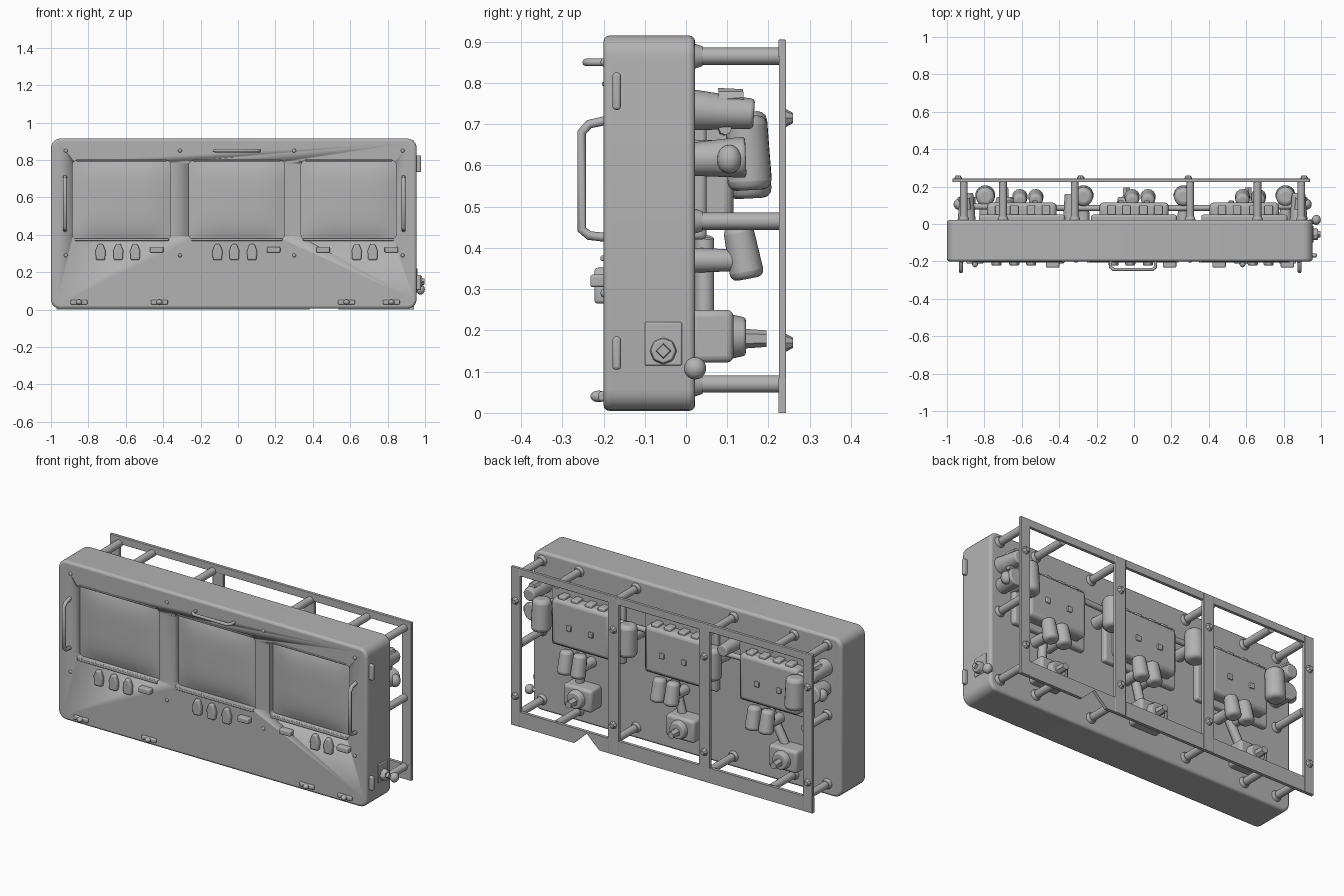
import bpy, bmesh, math
from mathutils import Vector

if "Cube" in bpy.data.objects:
    bpy.data.objects.remove(bpy.data.objects["Cube"])

grey = bpy.data.materials.new("plain_grey")
grey.diffuse_color = (0.45, 0.45, 0.45, 1)
grey.use_nodes = True
grey.node_tree.nodes["Principled BSDF"].inputs["Base Color"].default_value = grey.diffuse_color


def finish(name, bm, bevel=0.0, segs=3):
    bmesh.ops.recalc_face_normals(bm, faces=bm.faces)
    me = bpy.data.meshes.new(name)
    bm.to_mesh(me)
    bm.free()
    ob = bpy.data.objects.new(name, me)
    bpy.context.collection.objects.link(ob)
    me.materials.append(grey)
    if bevel:
        m = ob.modifiers.new("bevel", 'BEVEL')
        m.width, m.segments = bevel, segs
    bpy.context.view_layer.objects.active = ob
    bpy.ops.object.select_all(action='DESELECT')
    ob.select_set(True)
    bpy.ops.object.shade_smooth_by_angle(angle=math.radians(35))
    return ob


def prism(name, pts, y0, y1, bevel=0.0):
    """Extrude an x/z outline from y0 to y1."""
    bm = bmesh.new()
    f = bm.faces.new([bm.verts.new((x, y0, z)) for x, z in pts])
    g = bmesh.ops.extrude_face_region(bm, geom=[f])["geom"]
    bmesh.ops.translate(bm, vec=(0, y1 - y0, 0), verts=[v for v in g if isinstance(v, bmesh.types.BMVert)])
    return finish(name, bm, bevel)


def box(name, x0, x1, y0, y1, z0, z1, bevel=0.0):
    return prism(name, [(x0, z0), (x1, z0), (x1, z1), (x0, z1)], y0, y1, bevel)


def rounded(x0, x1, z0, z1, r, n=5):
    pts = []
    corners = [(x1 - r, z1 - r), (x0 + r, z1 - r), (x0 + r, z0 + r), (x1 - r, z0 + r)]
    for k, (cx, cz) in enumerate(corners):
        for i in range(n + 1):
            a = math.pi / 2 * (k + i / n)
            pts.append((cx + r * math.cos(a), cz + r * math.sin(a)))
    return pts


def rod(name, p, q, r1, r2=None, segs=14, bevel=0.0):
    p, q = Vector(p), Vector(q)
    bm = bmesh.new()
    bmesh.ops.create_cone(bm, cap_ends=True, segments=segs, radius1=r1,
                          radius2=r1 if r2 is None else r2, depth=(q - p).length)
    bm.transform((q - p).to_track_quat('Z', 'Y').to_matrix().to_4x4())
    bmesh.ops.translate(bm, vec=(p + q) / 2, verts=bm.verts)
    return finish(name, bm, bevel)


def ball(name, c, sx, sy, sz):
    bm = bmesh.new()
    bmesh.ops.create_uvsphere(bm, u_segments=16, v_segments=10, radius=1)
    bmesh.ops.scale(bm, vec=(sx, sy, sz), verts=bm.verts)
    bmesh.ops.translate(bm, vec=c, verts=bm.verts)
    return finish(name, bm)


def handle(name, pts, r):
    cu = bpy.data.curves.new(name, 'CURVE')
    cu.dimensions, cu.bevel_depth, cu.bevel_resolution, cu.use_fill_caps = '3D', r, 2, True
    s = cu.splines.new('POLY')
    s.points.add(len(pts) - 1)
    for sp, p in zip(s.points, pts):
        sp.co = (*p, 1)
    cu.materials.append(grey)
    ob = bpy.data.objects.new(name, cu)
    bpy.context.collection.objects.link(ob)


# Main cabinet with three recessed openings
body = prism("cabinet", rounded(-1.0, 0.955, 0.005, 0.915, 0.05), -0.2, 0.022, 0.014)
windows = [(-0.885, -0.36), (-0.262, 0.248), (0.338, 0.845)]
for x0, x1 in windows:
    cut = prism("window_cutter", rounded(x0, x1, 0.38, 0.795, 0.02), -0.3, -0.165)
    cut.hide_render = True
    cut.hide_set(True)
    m = body.modifiers.new("opening", 'BOOLEAN')
    m.object, m.solver = cut, 'EXACT'
    # Gently bulging screen
    bm = bmesh.new()
    bmesh.ops.create_grid(bm, x_segments=14, y_segments=14, size=1)
    for v in bm.verts:
        u, w = v.co.x, v.co.y
        v.co = ((x0 + x1) / 2 + u * (x1 - x0) / 2, -0.166 - 0.022 * (1 - u ** 4) * (1 - w ** 4), 0.5875 + w * 0.2075)
    finish("screen", bm)
    # Narrow raised lip and sill around the opening
    box("window_sill", x0 + 0.01, x1 - 0.01, -0.207, -0.19, 0.368, 0.382, 0.004)
    box("window_head", x0 + 0.02, x1 - 0.02, -0.204, -0.19, 0.793, 0.802, 0.003)

# Control levers and small plates under the screens
for x in (-0.735, -0.64, -0.55, -0.11, -0.02, 0.075, 0.635, 0.72):
    prism("lever", [(x - 0.024, 0.265), (x + 0.024, 0.265), (x + 0.027, 0.315), (x + 0.012, 0.352),
                    (x - 0.012, 0.352), (x - 0.027, 0.315)], -0.222, -0.19, 0.008)
for x in (-0.435, 0.19, 0.455, 0.82):
    box("control_plate", x - 0.036, x + 0.036, -0.232, -0.19, 0.305, 0.335, 0.006)
for x in (-0.85, -0.42, 0.58, 0.82):
    box("lower_latch", x - 0.045, x + 0.045, -0.212, -0.19, 0.028, 0.052, 0.006)
    ball("latch_knob", (x, -0.212, 0.04), 0.016, 0.02, 0.014)
for x in (-0.92, -0.31, 0.3, 0.88):
    ball("front_rivet", (x, -0.2, 0.29), 0.01, 0.007, 0.01)
    ball("front_rivet", (x, -0.2, 0.85), 0.01, 0.007, 0.01)

# Front grab handles
for x in (-0.925, 0.885):
    handle("side_grab_handle", [(x, -0.19, 0.425), (x, -0.235, 0.43), (x, -0.253, 0.445),
                                (x, -0.253, 0.68), (x, -0.235, 0.7), (x, -0.19, 0.71)], 0.011)
handle("top_grab_handle", [(-0.125, -0.19, 0.85), (-0.125, -0.23, 0.85), (-0.11, -0.243, 0.85),
                           (0.1, -0.243, 0.85), (0.115, -0.23, 0.85), (0.115, -0.19, 0.85)], 0.009)

# Fittings on the right end
for z0, z1 in ((0.735, 0.825), (0.105, 0.185)):
    box("end_bracket", 0.945, 0.978, -0.178, -0.158, z0, z1, 0.007)
box("end_plate", 0.945, 0.96, -0.1, -0.01, 0.115, 0.22, 0.004)
rod("end_knob", (0.95, -0.055, 0.15), (0.985, -0.055, 0.15), 0.034, 0.03, 8, 0.004)
rod("end_knob_tip", (0.98, -0.055, 0.15), (0.998, -0.055, 0.15), 0.02, 0.016, 4)
rod("valve_stem", (0.94, 0.01, 0.11), (0.975, 0.02, 0.11), 0.014)
ball("valve_ball", (0.975, 0.022, 0.108), 0.024, 0.027, 0.027)

# Open rear frame
Y0, Y1 = 0.224, 0.242
box("frame_top_rail", -0.97, 0.94, Y0, Y1, 0.862, 0.905, 0.003)
prism("frame_bottom_rail", [(-0.97, 0.0), (0.38, 0.0), (0.46, 0.075), (0.54, 0.0), (0.94, 0.0),
                            (0.94, 0.085), (-0.97, 0.085)], Y0, Y1)
for x, w in ((-0.94, 0.03), (-0.285, 0.034), (0.29, 0.034), (0.91, 0.03)):
    box("frame_upright", x - w, x + w, Y0 + 0.001, Y1 + 0.001, 0.002, 0.903, 0.003)
    for z in (0.17, 0.715):
        rod("frame_bolt", (x, 0.235, z), (x, 0.26, z), 0.026, 0.012, 8)

# Stand-off posts joining cabinet and frame
for x in (-0.91, -0.7, -0.317, 0.3, 0.66, 0.895):
    for z in (0.865, 0.465, 0.07):
        if z == 0.465 and abs(x) < 0.8:
            continue
        rod("standoff_post", (x, 0.01, z), (x, 0.23, z), 0.021)
        rod("post_collar", (x, 0.01, z), (x, 0.04, z), 0.034, 0.024)

# Rear machinery, one set behind each screen
for cx, motor_x in ((-0.6, -0.69), (0.0, -0.04), (0.59, 0.61)):
    box("screen_housing_base", cx - 0.23, cx + 0.23, 0.01, 0.05, 0.42, 0.77, 0.012)
    box("screen_housing", cx - 0.185, cx + 0.185, 0.03, 0.115, 0.455, 0.72, 0.022)
    for dx in (-0.12, -0.04, 0.05, 0.13):
        box("housing_clip", cx + dx - 0.022, cx + dx + 0.022, 0.04, 0.1, 0.71, 0.735, 0.006)
    for dx in (-0.07, 0.07):
        box("housing_plug", cx + dx - 0.015, cx + dx + 0.015, 0.11, 0.125, 0.56, 0.59, 0.004)
    # Hanging capsule pair
    for dx in (-0.01, 0.075):
        rod("hanging_capsule", (cx + dx, 0.125, 0.455), (cx + dx, 0.15, 0.325), 0.036, 0.042, 14, 0.018)
        rod("capsule_pipe", (cx + dx, 0.02, 0.37), (cx + dx, 0.13, 0.37), 0.03, 0.026)
    # Lower motor with stepped spindle
    box("motor_block", motor_x - 0.09, motor_x + 0.09, 0.01, 0.115, 0.122, 0.25, 0.016)
    rod("motor_collar", (motor_x, 0.1, 0.185), (motor_x, 0.145, 0.185), 0.056, 0.046, 14, 0.006)
    rod("motor_spindle", (motor_x, 0.14, 0.18), (motor_x, 0.195, 0.18), 0.024, 0.02, 6)
    rod("motor_feed", (motor_x + 0.03, 0.045, 0.24), (cx + 0.04, 0.045, 0.42), 0.024)

# Upright canisters between the housings
for x, z in ((-0.795, 0.61), (-0.27, 0.64), (0.265, 0.63), (0.81, 0.63)):
    rod("canister", (x, 0.155, z - 0.09), (x, 0.145, z + 0.09), 0.054, 0.05, 18, 0.022)
    rod("canister_mount", (x, 0.01, z), (x, 0.14, z), 0.034, 0.028)

# Stepped nozzles by both ends and the middle
for x in (-0.895, 0.88):
    rod("upper_nozzle", (x, 0.01, 0.735), (x, 0.165, 0.725), 0.05, 0.036, 14, 0.008)
    rod("nozzle_cap", (x, 0.08, 0.76), (x, 0.14, 0.765), 0.028, 0.02, 8)
    rod("lower_nozzle", (x, 0.01, 0.615), (x, 0.145, 0.62), 0.04, 0.05, 14, 0.008)
    ball("nozzle_knob", (x + math.copysign(0.04, x), 0.105, 0.615), 0.03, 0.03, 0.035)
rod("middle_nozzle", (-0.34, 0.01, 0.73), (-0.34, 0.16, 0.73), 0.04, 0.032, 14, 0.006)

# Long pipe running behind the housings
handle("cross_pipe", [(-0.9, 0.095, 0.69), (-0.3, 0.085, 0.68), (0.3, 0.085, 0.68), (0.9, 0.095, 0.69)], 0.016)
